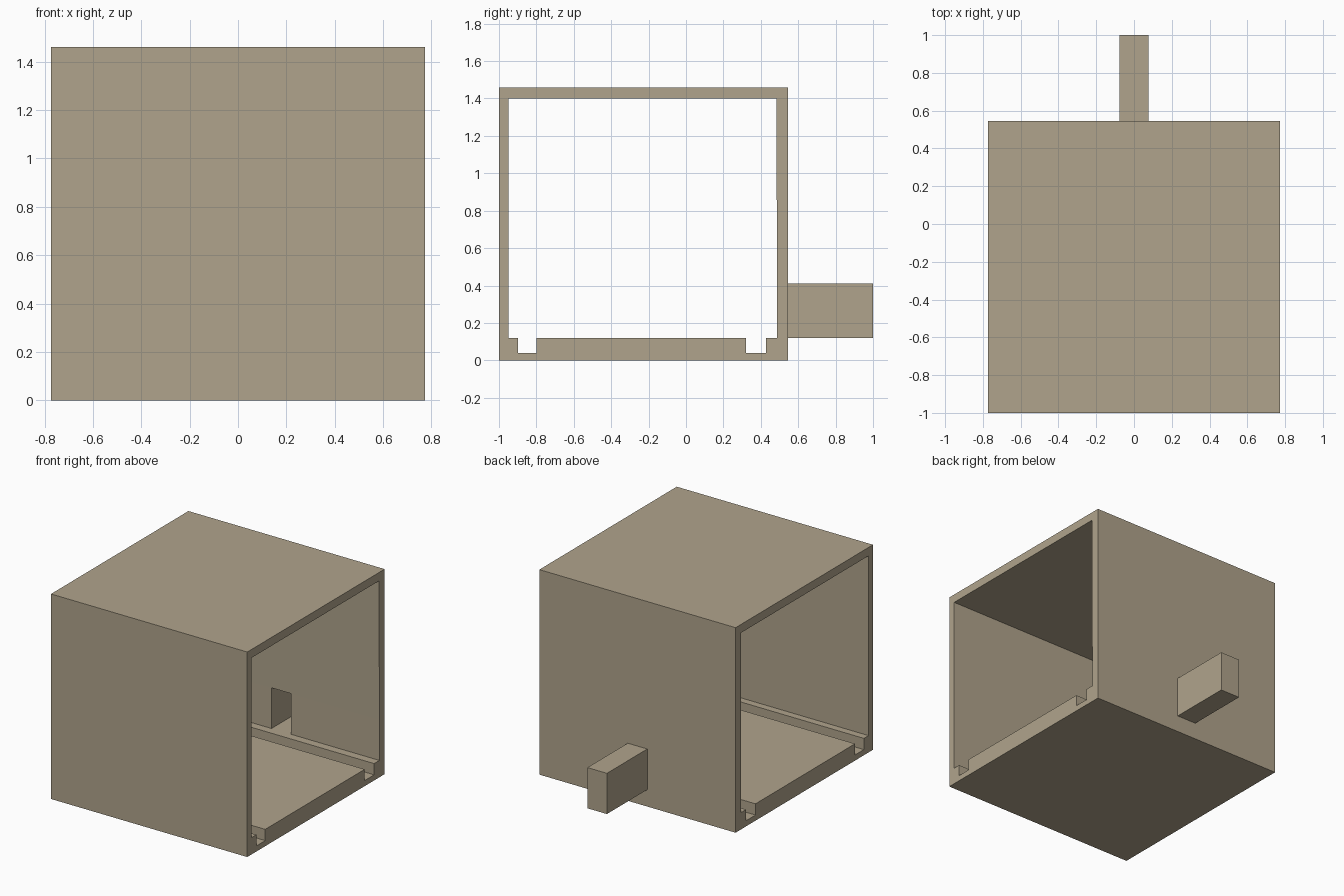
import bpy, bmesh

if "Cube" in bpy.data.objects:
    bpy.data.objects.remove(bpy.data.objects["Cube"])

mat = bpy.data.materials.new("warm_tan")
mat.diffuse_color = (0.434, 0.371, 0.262, 1)
mat.use_nodes = True
mat.node_tree.nodes["Principled BSDF"].inputs["Base Color"].default_value = mat.diffuse_color

HALF_W, DUCT_W = 0.773, 0.077
XS = (-HALF_W, -DUCT_W, DUCT_W, HALF_W)
FLOOR, DUCT_TOP, BACK = 0.12, 0.41, 0.546
INNER_BACK = 0.487


def finish(bm, name, fix_normals=True):
    if fix_normals:
        bmesh.ops.recalc_face_normals(bm, faces=bm.faces[:])
    mesh = bpy.data.meshes.new(name)
    bm.to_mesh(mesh)
    bm.free()
    mesh.materials.append(mat)
    obj = bpy.data.objects.new(name, mesh)
    bpy.context.collection.objects.link(obj)


# (y, z) profiles; first two points of each bound the duct opening in the back wall
outer = [(BACK, FLOOR), (BACK, DUCT_TOP), (BACK, 1.46), (-1, 1.46), (-1, 0), (BACK, 0)]
inner = [(INNER_BACK, FLOOR), (INNER_BACK, DUCT_TOP), (0.483, 1.40), (-0.95, 1.40),
         (-0.95, FLOOR), (-0.898, FLOOR), (-0.898, 0.04), (-0.798, 0.04),
         (-0.798, FLOOR), (0.322, FLOOR), (0.322, 0.04), (0.428, 0.04), (0.428, FLOOR)]

# open-ended housing with two floor grooves
bm = bmesh.new()
rings = []
for profile in (outer, inner):
    grid = [[bm.verts.new((x, y, z)) for y, z in profile] for x in XS]
    rings.append(grid)
    n = len(profile)
    for i in range(3):
        for j in range(n):
            k = (j + 1) % n
            if i == 1 and j == 0:
                continue  # duct opening
            bm.faces.new((grid[i][j], grid[i][k], grid[i + 1][k], grid[i + 1][j]))

# lining of the opening through the back wall
corners = ((1, 0), (1, 1), (2, 1), (2, 0))
for a, b in zip(corners, corners[1:] + corners[:1]):
    o, i = rings
    bm.faces.new((o[a[0]][a[1]], o[b[0]][b[1]], i[b[0]][b[1]], i[a[0]][a[1]]))

# end rims around the side openings
for end in (0, 3):
    edges = []
    for grid in rings:
        loop = grid[end]
        edges += [bm.edges.get((loop[j], loop[(j + 1) % len(loop)])) for j in range(len(loop))]
    bmesh.ops.triangle_fill(bm, use_beauty=True, edges=edges)
finish(bm, "housing")

# thin hollow duct, closed at its far end and open to the housing
bm = bmesh.new()
bmesh.ops.create_cube(bm, size=1)
for v in bm.verts:
    v.co = (v.co.x * 2 * DUCT_W,
            1.0 if v.co.y > 0 else BACK,
            DUCT_TOP if v.co.z > 0 else FLOOR)
bm.normal_update()
bmesh.ops.delete(bm, geom=[f for f in bm.faces if f.normal.y < -0.5], context='FACES')
finish(bm, "back_duct", fix_normals=False)
